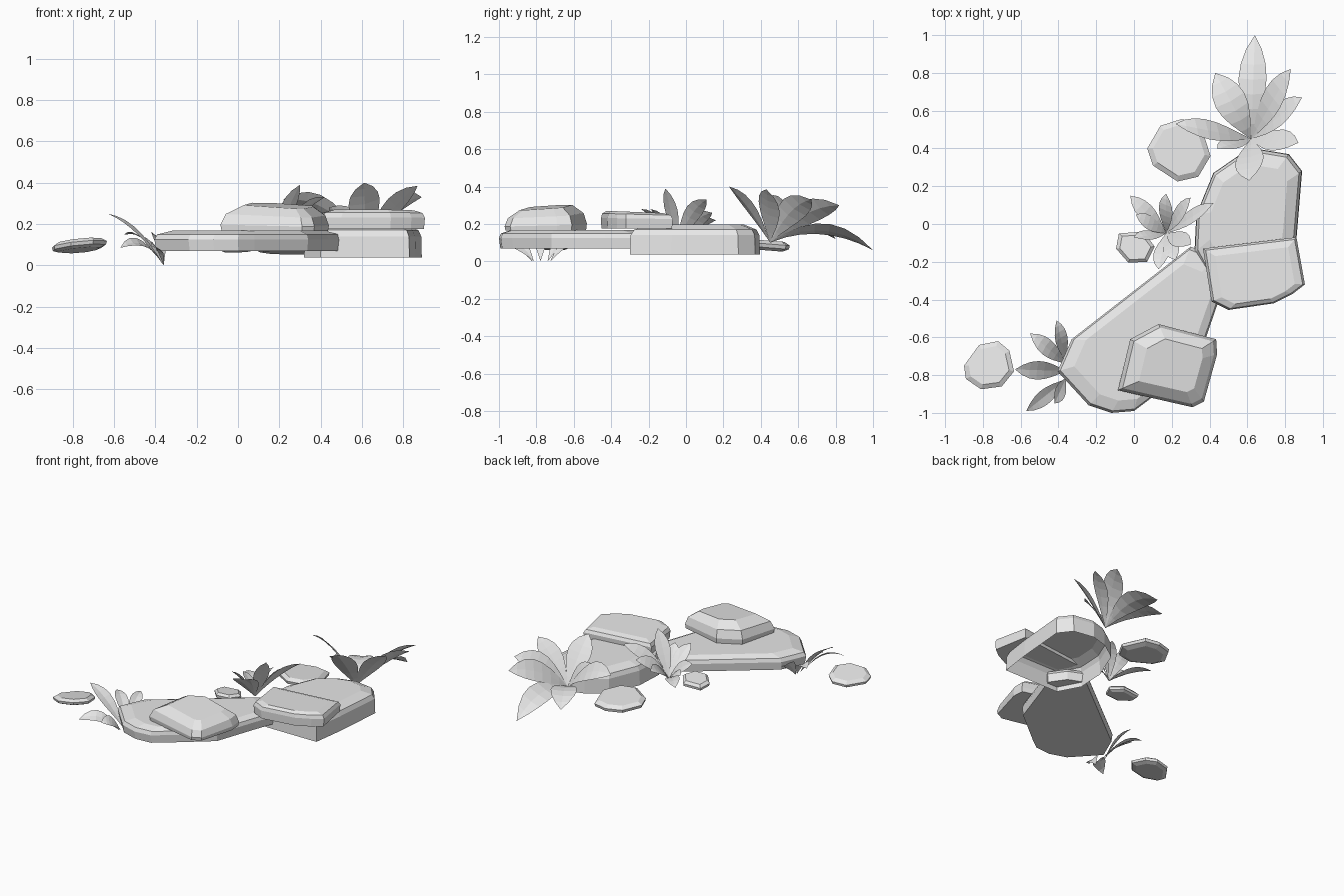
import bpy, bmesh, math
from mathutils import Vector

cube = bpy.data.objects.get("Cube")
if cube:
    bpy.data.objects.remove(cube, do_unlink=True)

grey = bpy.data.materials.new("stone_grey")
grey.use_nodes = True
grey.diffuse_color = (0.8, 0.8, 0.8, 1)
grey.node_tree.nodes["Principled BSDF"].inputs["Base Color"].default_value = (0.8, 0.8, 0.8, 1)


def finish(bm, name):
    mesh = bpy.data.meshes.new(name)
    bm.to_mesh(mesh)
    bm.free()
    mesh.materials.append(grey)
    ob = bpy.data.objects.new(name, mesh)
    bpy.context.collection.objects.link(ob)


def stone(name, outline, rings, tilt=(0, 0), closed=True, rigid=False):
    """Loft an outline through (scale, z) rings; tilt slopes the top, or the whole stone if rigid."""
    bm = bmesh.new()
    c = sum((Vector(p) for p in outline), Vector((0, 0))) / len(outline)
    loops = []
    for i, (s, z) in enumerate(rings):
        share = 1 if rigid else i / (len(rings) - 1)
        loop = []
        for p in outline:
            d = (Vector(p) - c) * s
            loop.append(bm.verts.new((c.x + d.x, c.y + d.y, z + share * d.dot(Vector(tilt)))))
        loops.append(loop)
    n = len(outline)
    for a, b in zip(loops, loops[1:]):
        for i in range(n):
            j = (i + 1) % n
            bm.faces.new((a[i], a[j], b[j], b[i]))
    bm.faces.new(loops[-1])
    if closed:
        bm.faces.new(loops[0][::-1])
    bmesh.ops.recalc_face_normals(bm, faces=bm.faces)
    if not closed and sum(f.normal.z for f in bm.faces) < 0:
        bmesh.ops.reverse_faces(bm, faces=bm.faces)
    finish(bm, name)


def leaf(bm, a, b, width, lift, axis, steps=7):
    """Arched, slightly folded leaf, rolled to face along the plant's axis."""
    ctrl = (a + b) / 2 + Vector((0, 0, lift))
    side = (b - a).cross(axis).normalized()
    rows = []
    for k in range(steps + 1):
        t = k / steps
        p = a * (1 - t) ** 2 + ctrl * 2 * t * (1 - t) + b * t * t
        if k in (0, steps):
            rows.append([bm.verts.new(p)])
        else:
            w = width / 2 * math.sin(math.pi * t ** 1.2) ** 0.85
            up = axis * w * 0.15
            rows.append([bm.verts.new(q) for q in (p - side * w + up, p, p + side * w + up)])
    for r, s in zip(rows, rows[1:]):
        for i in range(2):
            if len(r) == 1:
                bm.faces.new((r[0], s[i + 1], s[i]))
            elif len(s) == 1:
                bm.faces.new((r[i], r[i + 1], s[0]))
            else:
                bm.faces.new((r[i], r[i + 1], s[i + 1], s[i]))


def plant(name, base, axis, leaves, spread=0.0):
    """Each leaf: tip x, y, z, width, lift; spread parts the leaf roots."""
    bm = bmesh.new()
    for x, y, z, width, lift in leaves:
        root, tip = Vector(base), Vector((x, y, z))
        root.y += (tip.y - root.y) * spread
        leaf(bm, root, tip, width, lift, Vector(axis).normalized())
    finish(bm, name)


# Stepping slabs
stone("front_slab",
      [(-.405, -.78), (-.24, -.96), (-.12, -1.0), (0, -.99), (.08, -.93), (.34, -.72),
       (.44, -.43), (.495, -.28), (.42, -.17), (.30, -.12), (-.33, -.61)],
      [(.98, .07), (1, .125), (.97, .15), (.82, .168)])
stone("rear_slab",
      [(.32, -.15), (.33, .05), (.42, .27), (.55, .36), (.67, .395), (.82, .37),
       (.89, .28), (.86, -.08), (.83, -.30), (.40, -.30)],
      [(1, .037), (.99, .14), (.94, .17), (.72, .197)], closed=False)
stone("front_cap_stone",
      [(-.085, -.88), (-.02, -.61), (.13, -.53), (.435, -.61), (.44, -.69), (.37, -.94), (.31, -.97)],
      [(.98, .165), (1, .195), (.92, .245), (.64, .288)], tilt=(-.05, .08))
stone("rear_cap_stone",
      [(.365, -.13), (.86, -.07), (.905, -.32), (.84, -.37), (.74, -.42), (.50, -.455), (.41, -.41)],
      [(.98, .175), (1, .23), (.95, .253), (.78, .266)], tilt=(0, -.04))

# Loose pebbles, leaning toward the back
stone("back_pebble",
      [(.07, .40), (.10, .31), (.23, .225), (.34, .25), (.405, .36), (.35, .535), (.25, .555), (.14, .52)],
      [(.75, .062), (.97, .077), (1, .097), (.82, .115)], tilt=(0, -.08), rigid=True)
stone("middle_pebble",
      [(-.095, -.13), (-.03, -.205), (.07, -.20), (.11, -.12), (.05, -.04), (-.08, -.05)],
      [(.75, .07), (.97, .08), (1, .097), (.8, .113)], tilt=(.04, -.12), rigid=True)
stone("right_pebble",
      [(-.90, -.75), (-.89, -.82), (-.81, -.875), (-.70, -.86), (-.635, -.78), (-.66, -.67), (-.72, -.62), (-.82, -.64)],
      [(.75, .073), (.97, .083), (1, .1), (.8, .117)], tilt=(.11, -.13), rigid=True)

# Leafy plants, each leaning along its own axis
plant("back_plant", (.62, .45, .10), (-.4, .7, 1), [
    (.64, 1.0, .06, .16, .17), (.83, .82, .30, .16, .10), (.89, .67, .33, .15, .10),
    (.87, .43, .385, .14, .05), (.61, .23, .40, .16, .05), (.44, .40, .28, .11, .06),
    (.22, .53, .32, .14, .13), (.43, .80, .12, .17, .13)])
plant("middle_plant", (.17, -.05, .09), (-.4, .6, 1), [
    (-.02, .15, .15, .09, .07), (.17, .16, .22, .09, .07), (.30, .14, .26, .09, .07),
    (.42, .11, .33, .09, .08), (.30, -.11, .39, .10, .03), (.22, -.19, .28, .09, .05),
    (.13, -.24, .28, .09, .05), (0, -.07, .23, .08, .05), (.01, .05, .19, .08, .05)])
plant("right_plant", (-.36, -.78, 0), (.7, -.2, 1), [
    (-.41, -.51, .15, .08, .08), (-.55, -.58, .15, .09, .10), (-.63, -.77, .25, .10, .07),
    (-.57, -.99, .085, .09, .12), (-.42, -.95, .09, .08, .07)], spread=0.2)
